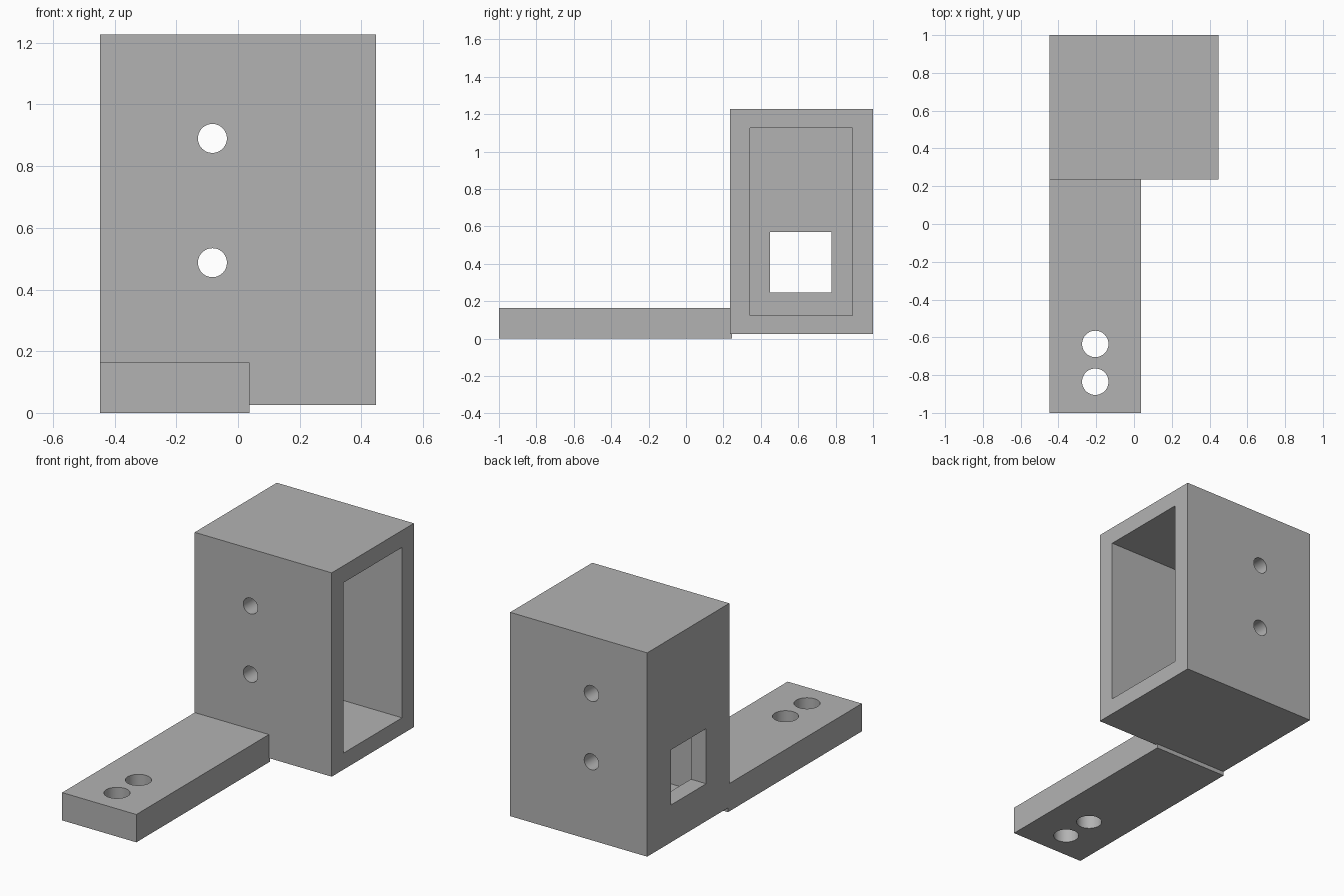
import bpy
import math
from mathutils import Vector

cube = bpy.data.objects.get("Cube")
if cube:
    bpy.data.objects.remove(cube, do_unlink=True)

grey = bpy.data.materials.new("plain grey")
grey.use_nodes = True
colour = (0.45, 0.45, 0.45, 1)
grey.diffuse_color = colour
grey.node_tree.nodes["Principled BSDF"].inputs["Base Color"].default_value = colour


def box(name, low, high):
    """Block spanning two opposite corners."""
    low, high = Vector(low), Vector(high)
    bpy.ops.mesh.primitive_cube_add(size=1, location=(low + high) / 2)
    ob = bpy.context.object
    ob.name = name
    ob.scale = high - low
    bpy.ops.object.transform_apply(location=True, rotation=False, scale=True)
    ob.data.materials.append(grey)
    return ob


def drill(name, centre, radius, depth, tilt=0):
    """Round cutter, upright or tilted about x."""
    bpy.ops.mesh.primitive_cylinder_add(vertices=48, radius=radius, depth=depth,
                                        location=centre, rotation=(tilt, 0, 0))
    ob = bpy.context.object
    ob.name = name
    ob.data.materials.append(grey)
    return ob


def cut(target, cutters):
    """Subtract every cutter, then discard it."""
    for cutter in cutters:
        cutter.hide_render = True
        bpy.ops.object.select_all(action="DESELECT")
        bpy.context.view_layer.objects.active = target
        target.select_set(True)
        mod = target.modifiers.new("cut", "BOOLEAN")
        mod.operation = "DIFFERENCE"
        mod.solver = "EXACT"
        mod.object = cutter
        bpy.ops.object.modifier_apply(modifier=mod.name)
        bpy.data.objects.remove(cutter, do_unlink=True)
    bpy.ops.object.shade_smooth_by_angle(angle=math.radians(30))


# Housing: open on the left side, with a square window in the right wall
housing = box("housing", (-0.447, 0.235, 0.025), (0.447, 1, 1.227))
cavity = box("cavity_cutter", (-0.347, 0.343, 0.122), (0.6, 0.89, 1.127))
window = box("window_cutter", (-0.6, 0.45, 0.245), (-0.3, 0.777, 0.57))
bolt_holes = [drill("bolt_hole_cutter", (-0.083, 0.62, z), 0.047, 1, math.pi / 2)
              for z in (0.487, 0.89)]
cut(housing, [cavity, window] + bolt_holes)

# Mounting arm with two upright screw holes
arm = box("mounting_arm", (-0.447, -1, 0), (0.037, 0.247, 0.164))
screw_holes = [drill("screw_hole_cutter", (-0.205, y, 0.08), 0.07, 0.4)
               for y in (-0.835, -0.635)]
cut(arm, screw_holes)
